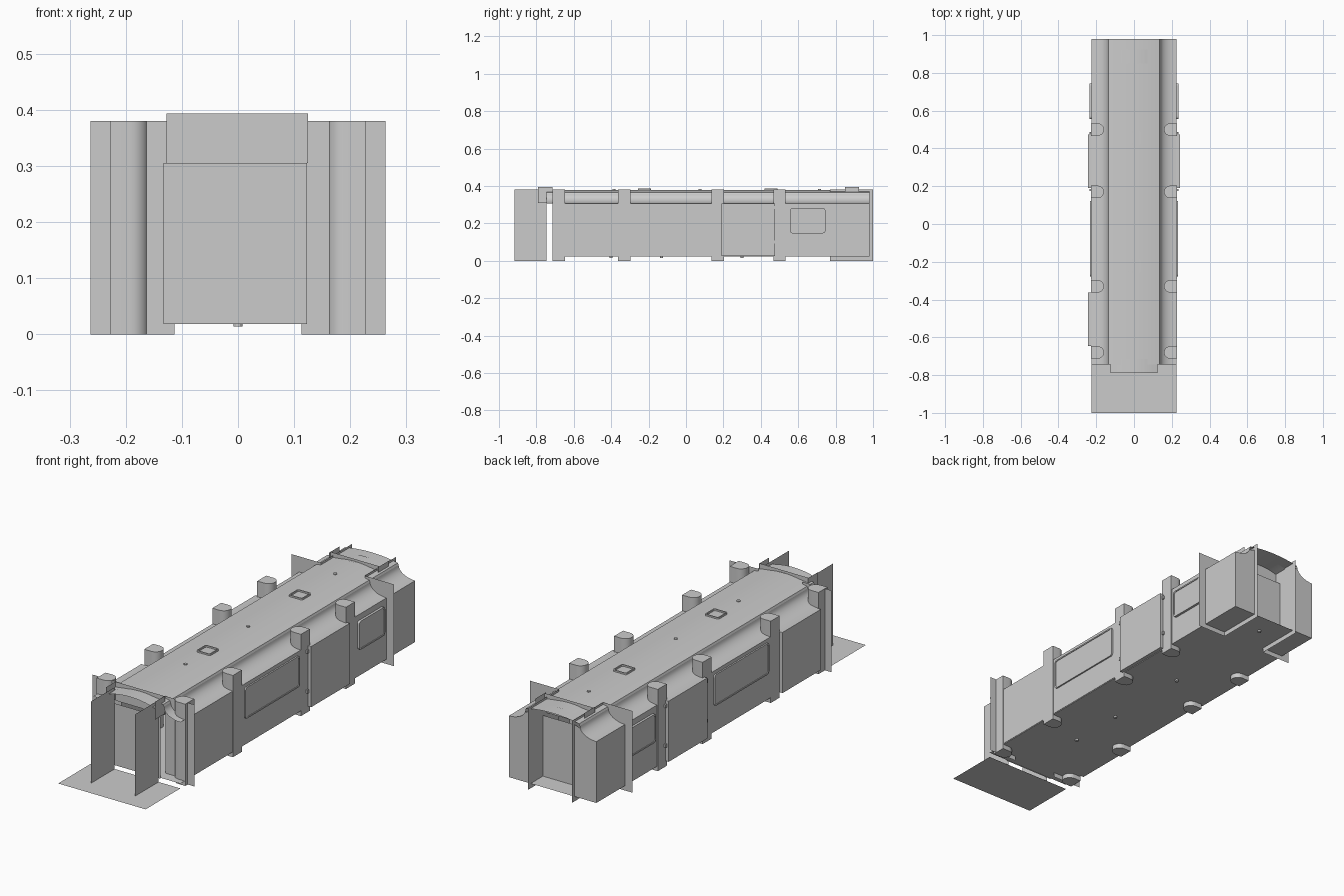
import bpy, bmesh, math
from mathutils import Vector

cube = bpy.data.objects.get("Cube")
if cube:
    bpy.data.objects.remove(cube, do_unlink=True)

grey = bpy.data.materials.new("plain_grey")
grey.use_nodes = True
colour = (0.6, 0.6, 0.6, 1)
grey.diffuse_color = colour
grey.node_tree.nodes["Principled BSDF"].inputs["Base Color"].default_value = colour


def finish(name, bm, smooth=False):
    mesh = bpy.data.meshes.new(name)
    bm.to_mesh(mesh)
    bm.free()
    mesh.materials.append(grey)
    ob = bpy.data.objects.new(name, mesh)
    bpy.context.collection.objects.link(ob)
    if smooth:
        bpy.ops.object.select_all(action='DESELECT')
        ob.select_set(True)
        bpy.context.view_layer.objects.active = ob
        bpy.ops.object.shade_smooth_by_angle(angle=math.radians(35))
    return ob


def sheet(name, axis, at, a, b):
    """Flat rectangle square to an axis; a and b are ranges on the other two axes."""
    bm = bmesh.new()
    verts = []
    for u, v in ((a[0], b[0]), (a[1], b[0]), (a[1], b[1]), (a[0], b[1])):
        p = [u, v]
        p.insert(axis, at)
        verts.append(bm.verts.new(p))
    bm.faces.new(verts)
    return finish(name, bm)


def strip(name, profile, y0, y1):
    """Open xz profile swept along y."""
    bm = bmesh.new()
    rows = [[bm.verts.new((x, y, z)) for x, z in profile] for y in (y0, y1)]
    for i in range(len(profile) - 1):
        bm.faces.new((rows[0][i], rows[0][i + 1], rows[1][i + 1], rows[1][i]))
    return finish(name, bm, True)


def prism(name, points, shift, smooth=False):
    """Closed outline extruded along a vector."""
    bm = bmesh.new()
    face = bm.faces.new([bm.verts.new(p) for p in points])
    out = bmesh.ops.extrude_face_region(bm, geom=[face])["geom"]
    moved = [g for g in out if isinstance(g, bmesh.types.BMVert)]
    bmesh.ops.translate(bm, verts=moved, vec=Vector(shift))
    bmesh.ops.recalc_face_normals(bm, faces=bm.faces)
    return finish(name, bm, smooth)


def rounded(w, h, r, n=4):
    """Rounded rectangle outline centred on the origin."""
    pts = []
    for k, (sx, sy) in enumerate(((1, 1), (-1, 1), (-1, -1), (1, -1))):
        for i in range(n + 1):
            t = math.pi / 2 * (k + i / n)
            pts.append((sx * (w / 2 - r) + r * math.cos(t), sy * (h / 2 - r) + r * math.sin(t)))
    return pts


def rim(name, outline, width, place, shift):
    """Narrow raised border along an outline; place maps 2D points to 3D."""
    bm = bmesh.new()
    n = len(outline)
    w = max(p[0] for p in outline)
    h = max(p[1] for p in outline)
    inner = [(x * (1 - width / w), y * (1 - width / h)) for x, y in outline]
    up = Vector(shift)
    rings = [[bm.verts.new(Vector(place(*p)) + s) for p in ring]
             for ring, s in ((outline, up * 0), (outline, up), (inner, up), (inner, up * 0))]
    for a, b in zip(rings, rings[1:]):
        for i in range(n):
            j = (i + 1) % n
            bm.faces.new((a[i], a[j], b[j], b[i]))
    bmesh.ops.recalc_face_normals(bm, faces=bm.faces)
    return finish(name, bm)


def panel(name, side, x0, x1, y0, y1, z0, z1, r=0.0):
    outline = rounded(y1 - y0, z1 - z0, max(r, 0.001))
    cy, cz = (y0 + y1) / 2, (z0 + z1) / 2
    prism(name, [(side * x0, cy + u, cz + v) for u, v in outline], (side * (x1 - x0), 0, 0))
    if r:
        rim(name + "_rim", outline, 0.006, lambda u, v: (side * x1, cy + u, cz + v),
            (side * 0.003, 0, 0))


def disc(name, x, y, z, r, h):
    pts = [(x + r * math.cos(t * math.pi / 6), y + r * math.sin(t * math.pi / 6), z)
           for t in range(12)]
    prism(name, pts, (0, 0, h))


FRONT, BACK, HALF, FLAP = -0.745, 0.98, 0.225, 0.113

# Arched roof with a small lip
arch = [(0.136 * math.sin(t / 8), 0.0) for t in range(-8, 9)]
arch = [(-0.136 + 0.017 * i, 0.366 + 0.013 * (1 - (i / 8 - 1) ** 2)) for i in range(17)]
strip("roof", [(-0.14, 0.357)] + arch + [(0.14, 0.357)], FRONT, BACK)

# Floors
sheet("floor", 2, 0.022, (-HALF, HALF), (FRONT, BACK))
sheet("front_platform", 2, 0.0, (-HALF, HALF), (-1.0, FRONT))

# Doors
sheet("front_door", 1, FRONT, (-0.133, 0.123), (0.018, 0.305))
sheet("back_door", 1, 0.89, (-0.123, 0.123), (0.022, 0.305))

# Arched headers over both doors
for end, ya, yb, wall in (("front", -0.79, -0.715, -0.72), ("back", 0.925, 0.85, 0.86)):
    strip(end + "_header_canopy",
          [(-0.125 + 0.025 * i, 0.362 + 0.02 * (1 - (i / 5 - 1) ** 2)) for i in range(11)], ya, yb)
    sheet(end + "_header_wall", 1, wall, (-0.127, 0.125), (0.305, 0.393))
    for s in (-1, 1):
        sheet(end + "_header_cheek", 0, s * 0.126, (min(ya, yb), max(ya, yb)), (0.31, 0.393))

for s, side in ((1, "left"), (-1, "right")):
    # Hollow curve between roof and wall
    cove = [(s * (HALF - 0.085 * math.cos(t)), 0.357 - 0.05 * math.sin(t))
            for t in [math.pi / 2 * i / 8 for i in range(9)]]
    strip(side + "_cove", cove, FRONT, BACK)

    # Side wall
    sheet(side + "_wall", 0, s * HALF, (-0.69, BACK), (0.022, 0.307))

    # End wing walls and cross flaps
    sheet(side + "_front_wing", 0, s * FLAP, (-0.918, FRONT), (0, 0.38))
    sheet(side + "_back_wing", 0, s * FLAP, (0.77, 1.0), (0, 0.38))
    for end, y in (("front", -0.695), ("back", 0.77)):
        sheet(side + "_" + end + "_flap", 1, y, sorted((s * FLAP, s * 0.263)), (0, 0.38))

    # End closure under the hollow curve
    outer = [(x, BACK, z) for x, z in cove if abs(x) > 0.14]
    bm = bmesh.new()
    ring = outer + [(s * HALF, BACK, 0.022), (s * FLAP, BACK, 0.022), (s * FLAP, BACK, 0.357)]
    bm.faces.new([bm.verts.new(p) for p in ring])
    finish(side + "_back_end", bm)

    # D-shaped posts
    for y in (-0.68, -0.33, 0.17, 0.5):
        pts = [(s * 0.228, y - 0.033, 0)]
        pts += [(s * (0.192 - 0.033 * math.sin(t)), y - 0.033 * math.cos(t), 0)
                for t in [math.pi * i / 12 for i in range(13)]]
        pts += [(s * 0.228, y + 0.033, 0)]
        prism(side + "_post", pts, (0, 0, 0.38), True)

    # Bay panels and windows
    first = 0.227 if s > 0 else 0.243
    panel(side + "_bay_one", s, 0.222, first, -0.645, -0.362, 0.025, 0.307)
    panel(side + "_bay_two", s, 0.222, 0.227, -0.295, 0.138, 0.025, 0.307)
    panel(side + "_long_window", s, 0.224, 0.231, -0.278, 0.122, 0.145, 0.29, 0.012)
    panel(side + "_bay_three", s, 0.222, 0.243, 0.19, 0.475, 0.025, 0.307)
    panel(side + "_short_window", s, 0.224, 0.233, 0.556, 0.745, 0.147, 0.28, 0.012)

    # Small hinges beside the third bay
    for y in (0.18, 0.481):
        for z in (0.1, 0.285):
            panel(side + "_hinge", s, 0.225, 0.236, y - 0.005, y + 0.005, z - 0.008, z + 0.008)

# Roof hatch frames and vents
for y in (-0.222, 0.455):
    rim("roof_hatch", rounded(0.07, 0.07, 0.008), 0.005,
        lambda u, v, y=y: (u, y + v, 0.376), (0, 0, 0.01))
for y in (-0.385, 0.075, 0.715):
    disc("roof_vent", 0, y, 0.376, 0.008, 0.007)

# Small drains under the floor
for y in (-0.4, -0.13, 0.3, 0.88):
    disc("floor_drain", 0, y, 0.014, 0.008, 0.008)
